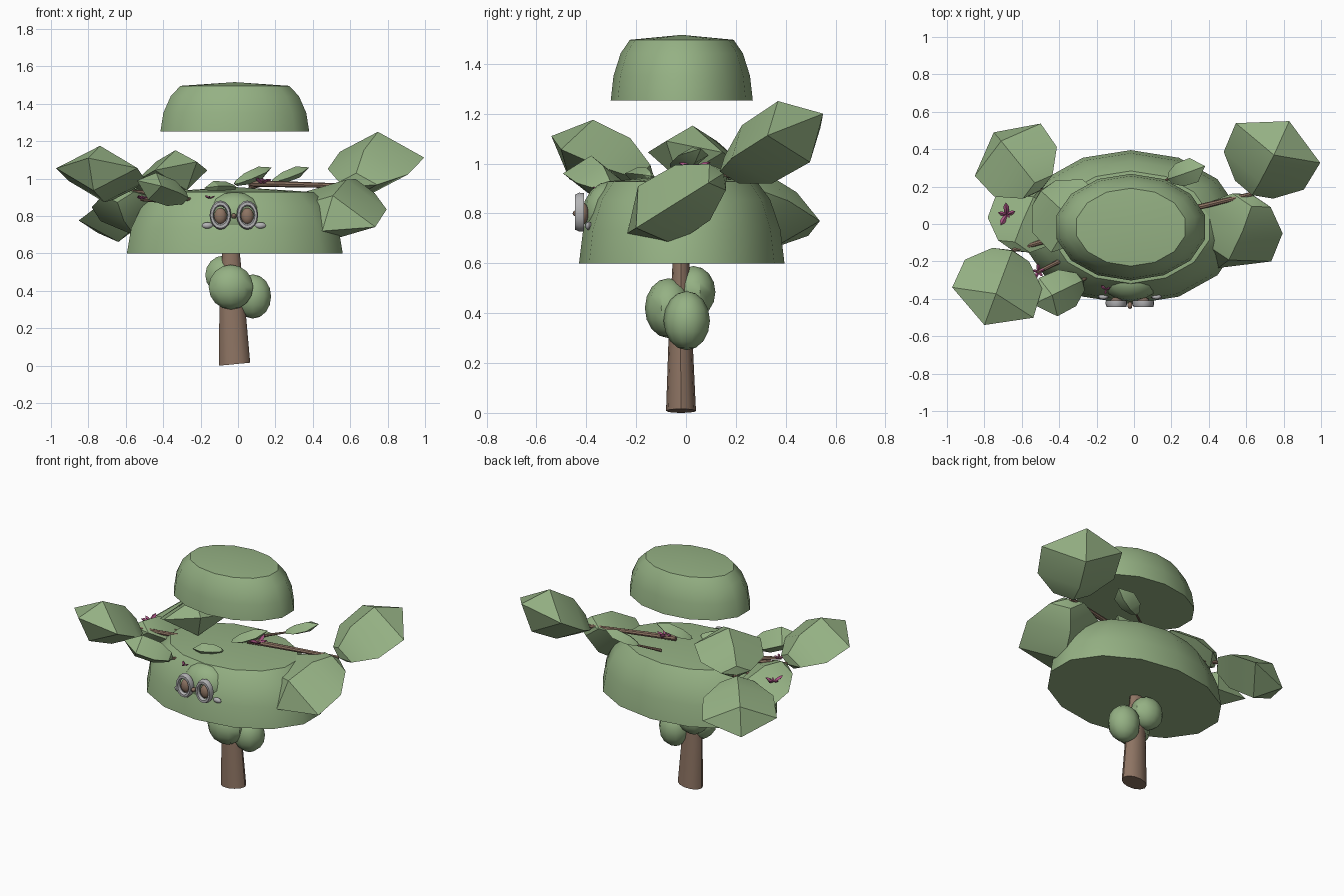
import bpy, bmesh, math
from mathutils import Vector, Matrix

if "Cube" in bpy.data.objects:
    bpy.data.objects.remove(bpy.data.objects["Cube"])


def mat(name, rgb):
    m = bpy.data.materials.new(name)
    m.diffuse_color = (*rgb, 1)
    m.use_nodes = True
    m.node_tree.nodes["Principled BSDF"].inputs["Base Color"].default_value = m.diffuse_color
    return m


GREEN = mat("leaf green", (0.30, 0.44, 0.23))
BROWN = mat("bark brown", (0.27, 0.175, 0.125))
PINK = mat("blossom pink", (0.40, 0.09, 0.23))
GREY = mat("frame grey", (0.45, 0.45, 0.46))


def finish(name, bm, material, angle=30):
    bmesh.ops.recalc_face_normals(bm, faces=bm.faces)
    me = bpy.data.meshes.new(name)
    bm.to_mesh(me)
    bm.free()
    me.materials.append(material)
    ob = bpy.data.objects.new(name, me)
    bpy.context.collection.objects.link(ob)
    bpy.context.view_layer.objects.active = ob
    ob.select_set(True)
    bpy.ops.object.shade_smooth_by_angle(angle=math.radians(angle))
    ob.select_set(False)
    return ob


def loft(bm, rings, start=None, end=None):
    """Skin a list of point rings; each end gets a tip point or a flat cap."""
    vs = [[bm.verts.new(p) for p in r] for r in rings]
    n = len(vs[0])
    for a, b in zip(vs, vs[1:]):
        for i in range(n):
            bm.faces.new((a[i], a[(i + 1) % n], b[(i + 1) % n], b[i]))
    for ring, tip in ((vs[0], start), (vs[-1], end)):
        if tip is None:
            bm.faces.new(ring)
        else:
            t = bm.verts.new(tip)
            for i in range(n):
                bm.faces.new((ring[i], ring[(i + 1) % n], t))


def dome(name, rx, ry, z0, height):
    profile = [(1, 0), (0.96, 0.38), (0.86, 0.72), (0.73, 0.925)]
    angles = [math.pi / 2 + 2 * math.pi * i / 14 for i in range(14)]
    rings = [[(-0.017 + rx * r * math.cos(a), -0.017 + ry * r * math.sin(a), z0 + height * h)
              for a in angles] for r, h in profile]
    bm = bmesh.new()
    loft(bm, rings, end=(-0.017, -0.017, z0 + height))
    finish(name, bm, GREEN, 40)


def ball(name, centre, radii, material, seg=10, rings=8):
    bm = bmesh.new()
    bmesh.ops.create_uvsphere(bm, u_segments=seg, v_segments=rings, radius=1)
    bm.transform(Matrix.Translation(centre) @ Matrix.Diagonal((*radii, 1)))
    return finish(name, bm, material, 40)


def add_leaf(bm, base, tip, hint, w=0.5, t=0.28):
    """Solid leaf with a four-ridged cross-section."""
    base, tip = Vector(base), Vector(tip)
    axis = tip - base
    length = axis.length
    d = axis.normalized()
    s = Vector(hint)
    s = (s - d * s.dot(d)).normalized()
    up = d.cross(s)
    rings = []
    for u, v in ((0.06, 0.45), (0.32, 0.95), (0.7, 1.0)):
        c = base + axis * u
        a, b = s * w * length * v, up * t * length * v
        rings.append([c + a, c + b, c - a, c - b])
    loft(bm, rings, base, tip)


def leaf(name, base, tip, hint, **kw):
    bm = bmesh.new()
    add_leaf(bm, base, tip, hint, **kw)
    finish(name, bm, GREEN)


def rod(name, a, b, r1, r2, material=BROWN, n=8):
    a, b = Vector(a), Vector(b)
    bm = bmesh.new()
    bmesh.ops.create_cone(bm, cap_ends=True, segments=n, radius1=r1, radius2=r2, depth=(b - a).length)
    bm.transform(Matrix.Translation((a + b) / 2) @ (b - a).to_track_quat('Z', 'Y').to_matrix().to_4x4())
    finish(name, bm, material)


def blossom(name, centre, size=0.06, count=5):
    bm = bmesh.new()
    c = Vector(centre)
    for i in range(count):
        a = 2 * math.pi * i / count + 0.4
        d = Vector((math.cos(a), math.sin(a), 0.45))
        add_leaf(bm, c, c + d * size * (1 if i % 2 else 0.75), (-d.y, d.x, 0), w=0.2, t=0.14)
    finish(name, bm, PINK)


# Crown: large lower dome and the smaller floating one
dome("lower_canopy", 0.592, 0.412, 0.60, 0.355)
dome("upper_canopy", 0.408, 0.285, 1.252, 0.264)

# Trunk: elliptical taper
bm = bmesh.new()
loft(bm, [[(cx + rx * math.cos(i * math.pi / 6), cy + ry * math.sin(i * math.pi / 6),
            z + (0.008 * math.cos(i * math.pi / 6) + 0.008 if z == 0 else 0)) for i in range(12)]
          for cx, cy, z, rx, ry in ((-0.018, -0.02, 0, 0.083, 0.06),
                                    (-0.03, -0.022, 0.3, 0.07, 0.048),
                                    (-0.038, -0.02, 0.62, 0.046, 0.033))])
finish("trunk", bm, BROWN, 40)

# Foliage clumps around the trunk
ball("front_clump", (-0.038, -0.07, 0.42), (0.125, 0.095, 0.12), GREEN)
ball("right_clump", (0.08, 0.003, 0.37), (0.102, 0.093, 0.118), GREEN)
ball("back_clump", (-0.075, 0.03, 0.485), (0.105, 0.088, 0.104), GREEN)

# Large leaves, in pairs sharing a branch tip
leaf("right_upper_leaf", (0.63, 0.16, 0.96), (0.83, 0.55, 1.20), (0.245, -0.045, 0.02))
leaf("right_lower_leaf", (0.64, 0.15, 0.96), (0.45, -0.235, 0.72), (0.23, -0.08, -0.05))
leaf("left_upper_leaf", (-0.65, -0.14, 0.93), (-0.80, -0.54, 1.11), (0.245, -0.09, 0.0))
leaf("left_lower_leaf", (-0.65, -0.14, 0.93), (-0.50, 0.19, 0.74), (-0.23, 0.09, -0.03))
leaf("back_lower_leaf", (-0.50, 0.18, 0.92), (-0.75, 0.49, 0.71), (0.2, 0.15, 0))
leaf("back_upper_leaf", (-0.50, 0.18, 0.94), (-0.22, -0.08, 1.09), (0.15, 0.16, 0))

# Small leaves
leaf("front_left_leaf", (-0.27, -0.30, 0.89), (-0.54, -0.43, 0.99), (0.05, -0.1, 0), w=0.36, t=0.24)
leaf("back_small_leaf", (0.18, 0.24, 0.98), (0.38, 0.31, 1.06), (-0.05, 0.1, 0), w=0.3, t=0.14)
leaf("top_small_leaf", (-0.02, -0.04, 0.97), (0.18, 0.06, 1.06), (-0.05, 0.1, 0), w=0.28, t=0.14)
leaf("top_front_leaf", (-0.01, -0.14, 0.95), (-0.18, -0.22, 0.95), (0.05, -0.1, 0.02), w=0.3, t=0.2)

# Branches and blossoms
rod("right_branch", (0.06, 0.02, 0.975), (0.63, 0.16, 0.96), 0.018, 0.012)
rod("left_branch", (-0.40, -0.07, 0.92), (-0.65, -0.14, 0.93), 0.015, 0.012)
rod("side_branch", (-0.42, 0.03, 0.88), (-0.66, 0.05, 0.90), 0.015, 0.010)
rod("front_branch", (-0.36, -0.18, 0.88), (-0.52, -0.26, 0.89), 0.014, 0.010)
rod("back_branch", (-0.33, 0.12, 0.92), (-0.50, 0.18, 0.93), 0.014, 0.012)
rod("small_branch", (-0.22, -0.26, 0.89), (-0.28, -0.305, 0.89), 0.010, 0.008)
rod("back_twig", (0.06, 0.17, 0.95), (0.19, 0.245, 0.98), 0.010, 0.006)
blossom("left_blossom", (-0.68, 0.05, 0.895), 0.065)
blossom("right_blossom", (0.13, 0.03, 0.975), 0.07)
blossom("front_blossom", (-0.51, -0.255, 0.89), 0.045)
blossom("brow_blossom", (-0.15, -0.35, 0.895), 0.035, 3)

# Face: rounded muzzle, eyes in grey frames, bridge and side hinges
ball("face", (-0.018, -0.30, 0.80), (0.155, 0.115, 0.13), GREEN, 14, 8)
for side, sgn in (("left", -1), ("right", 1)):
    x = -0.022 + sgn * 0.072
    bm = bmesh.new()
    n = 16
    section = [(0.74, -0.41), (0.98, -0.41), (1.0, -0.428), (0.9, -0.445), (0.7, -0.445), (0.6, -0.428)]
    vs = [[bm.verts.new((x + 0.058 * r * math.cos(a), y, 0.805 + 0.078 * r * math.sin(a)))
           for r, y in section] for a in (2 * math.pi * i / n for i in range(n))]
    for i in range(n):
        for j in range(6):
            bm.faces.new((vs[i][j], vs[(i + 1) % n][j], vs[(i + 1) % n][(j + 1) % 6], vs[i][(j + 1) % 6]))
    finish(side + "_eye_frame", bm, GREY, 40)
    ball(side + "_eye", (x, -0.415, 0.80), (0.034, 0.025, 0.044), BROWN, 12, 8)
    ball(side + "_hinge", (-0.022 + sgn * 0.142, -0.39, 0.75), (0.03, 0.014, 0.017), GREY, 8, 6)
ball("bridge", (-0.022, -0.435, 0.80), (0.014, 0.02, 0.014), BROWN, 8, 6)
